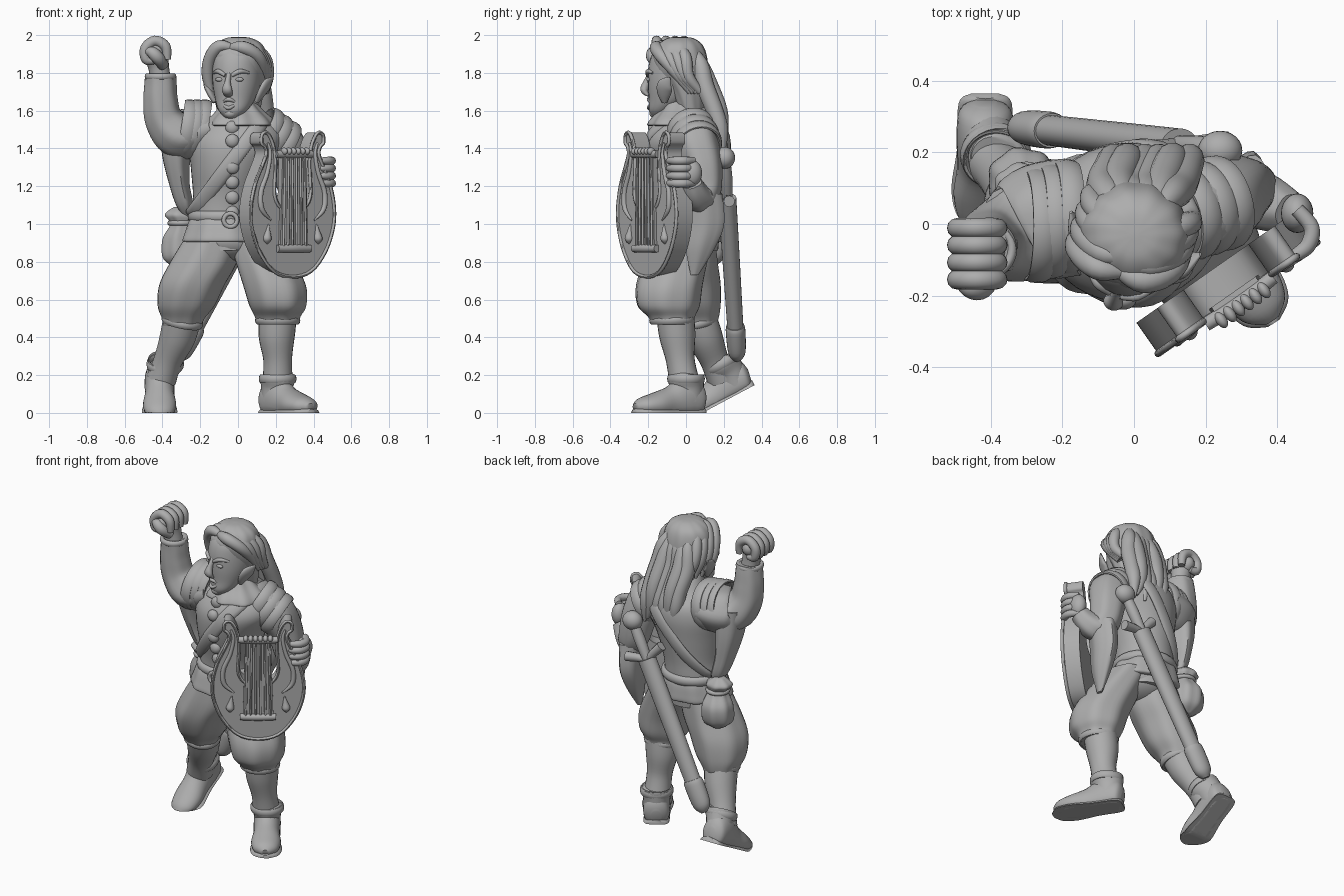
import bpy, bmesh
from math import sin, cos, pi, radians
from mathutils import Vector, Matrix
from mathutils.bvhtree import BVHTree

if "Cube" in bpy.data.objects:
    bpy.data.objects.remove(bpy.data.objects["Cube"])

grey = bpy.data.materials.new("plain_grey")
grey.use_nodes = True
grey.diffuse_color = (.42, .42, .42, 1)
grey.node_tree.nodes["Principled BSDF"].inputs["Base Color"].default_value = (.42, .42, .42, 1)
parts = []
HERE = Matrix.Identity(4)
HEAD = Matrix.Translation((0, -.04, 0)) @ Matrix.Rotation(radians(-18), 4, 'Z')
LYRE = Matrix.Translation((.26, -.165, 0)) @ Matrix.Rotation(radians(35), 4, 'Z')


def finish(name, bm, frame):
    """Place the mesh, keep it above the ground and link it."""
    for v in bm.verts:
        v.co.z = max(v.co.z, 0)
        v.co = frame @ v.co
        v.co.z = max(v.co.z, 0)
    bmesh.ops.recalc_face_normals(bm, faces=bm.faces[:])
    mesh = bpy.data.meshes.new(name)
    bm.to_mesh(mesh)
    bm.free()
    mesh.materials.append(grey)
    obj = bpy.data.objects.new(name, mesh)
    bpy.context.scene.collection.objects.link(obj)
    parts.append(obj)
    return obj


def skin(name, rings, closed=False, frame=HERE):
    """Bridge a row of rings, capping the ends of an open row."""
    bm = bmesh.new()
    rows = [[bm.verts.new(p) for p in ring] for ring in rings]
    n = len(rows[0])
    pairs = list(zip(rows, rows[1:])) + ([(rows[-1], rows[0])] if closed else [])
    for a, b in pairs:
        for i in range(n):
            j = (i + 1) % n
            bm.faces.new((a[i], a[j], b[j], b[i]))
    if not closed:
        bm.faces.new(rows[0])
        bm.faces.new(rows[-1])
    return finish(name, bm, frame)


def spline(points, steps, closed=False):
    """Smooth curve through points of any size."""
    n, out = len(points), []
    pick = (lambda i: points[i % n]) if closed else (lambda i: points[min(max(i, 0), n - 1)])
    for i in range(n if closed else n - 1):
        for s in range(steps):
            t = s / steps
            out.append([b + .5 * t * (c - a + t * (2*a - 5*b + 4*c - d + t * (3*(b - c) + d - a)))
                        for a, b, c, d in zip(pick(i - 1), pick(i), pick(i + 1), pick(i + 2))])
    return out if closed else out + [list(points[-1])]


def loft(name, points, level=False, side=(1, 0, 0), around=None, closed=False,
         folds=0, depth=0, twist=0, steps=5, sides=24, frame=HERE):
    """Tube through (x, y, z, radius[, second radius]) with optional cloth folds."""
    path = spline([p if len(p) == 5 else (*p, p[3]) for p in points], steps, closed)
    n, rings = len(path), []
    for i, p in enumerate(path):
        here = Vector(p[:3])
        ahead = path[(i + 1) % n] if closed else path[min(i + 1, n - 1)]
        back = path[i - 1] if closed else path[max(i - 1, 0)]
        t = Vector((0, 0, 1)) if level else (Vector(ahead[:3]) - Vector(back[:3])).normalized()
        u = here - Vector(around) if around is not None else Vector(side)
        u = (u - t * u.dot(t)).normalized()
        v = t.cross(u)
        ring = []
        for k in range(sides):
            a = 2 * pi * k / sides
            r = 1 + depth * cos(folds * a + twist * i / n)
            ring.append(here + u * max(p[3], .002) * r * cos(a) + v * max(p[4], .002) * r * sin(a))
        rings.append(ring)
    return skin(name, rings, closed, frame)


def ball(name, place, size, frame=HERE):
    bm = bmesh.new()
    bmesh.ops.create_uvsphere(bm, u_segments=24, v_segments=14, radius=1,
                              matrix=Matrix.Translation(place) @ Matrix.Diagonal((*size, 1)))
    return finish(name, bm, frame)


def hoop(name, centre, radius, thick, tall, axis=(0, 0, 1), frame=HERE):
    """Round band about an axis."""
    turn = Vector(axis).to_track_quat('Z', 'Y')
    pts = [(*(Vector(centre) + turn @ Vector((cos(a), sin(a), 0)) * radius), thick, tall)
           for a in [pi * i / 8 for i in range(16)]]
    return loft(name, pts, around=centre, closed=True, steps=2, sides=10, frame=frame)


# Torso, skirt and pelvis
torso = loft("torso", [(-.06, .01, .86, .17, .16), (-.07, .015, 1.04, .175, .17), (-.06, .01, 1.15, .178, .18),
                       (-.04, 0, 1.3, .21, .21), (-.01, .005, 1.43, .25, .222), (0, .02, 1.52, .22, .19),
                       (0, .02, 1.58, .13, .13), (-.01, -.02, 1.66, .08, .08)], level=True, sides=40)
tree = BVHTree.FromPolygons([v.co for v in torso.data.vertices], [p.vertices[:] for p in torso.data.polygons])
ball("pelvis", (-.04, 0, .92), (.19, .165, .12))
loft("jacket_skirt", [(-.07, .01, 1.05, .165, .16), (-.07, .01, 1.02, .19, .185), (-.07, .005, .96, .212, .2),
                      (-.07, 0, .91, .226, .205), (-.07, 0, .905, .19, .17)], level=True, folds=9, depth=.025, sides=54)


def wrap(name, centre, across, up, thick, wide):
    """Band lying on the torso, in the plane of two directions."""
    pts = []
    for i in range(24):
        a = pi * i / 12
        hit = tree.ray_cast(Vector(centre), Vector(across) * cos(a) + Vector(up) * sin(a))[0]
        if hit:
            pts.append((*hit, thick, wide))
    loft(name, pts, around=centre, closed=True, steps=2, sides=12)


wrap("belt", (-.07, 0, 1.04), (1, 0, 0), (0, 1, 0), .022, .03)
wrap("shoulder_strap", (-.04, 0, 1.32), (0, 1, 0), (.6, 0, .8), .016, .04)
for z in (1.06, 1.14, 1.22, 1.3, 1.44, 1.51):
    front = tree.ray_cast(Vector((-.03, 0, z)), Vector((0, -1, 0)))[0]
    ball("button", front, (.036, .026, .036))
hoop("belt_buckle", (-.04, -.185, 1.02), .035, .012, .012, (0, 1, 0))
loft("collar", [(0, -.02, 1.65, .085, .09), (.01, -.02, 1.6, .12, .12), (.015, -.02, 1.55, .17, .165),
                (.015, -.02, 1.52, .178, .172), (.01, -.02, 1.53, .1, .1)],
     level=True, folds=8, depth=.05, sides=64)

# Breeches, stockings and boots
loft("left_breeches", [(.07, 0, .95, .12, .15), (.13, -.05, .82, .15, .165), (.19, -.09, .68, .165, .175),
                       (.21, -.095, .57, .15, .165), (.21, -.08, .51, .12, .125), (.21, -.07, .47, .11, .11)],
     level=True, folds=7, depth=.025, twist=2, sides=42)
loft("right_breeches", [(-.13, 0, .95, .14, .15), (-.185, 0, .8, .175, .165), (-.245, .01, .68, .172, .17),
                        (-.275, .03, .57, .15, .15), (-.29, .05, .5, .112, .12), (-.295, .055, .46, .1, .1)],
     level=True, folds=7, depth=.025, twist=2, sides=42)
hoop("left_knee_band", (.21, -.075, .49), .106, .014, .022)
hoop("right_knee_band", (-.295, .055, .485), .098, .014, .022, (.2, -.2, 1))
loft("left_stocking", [(.21, -.055, .5, .1), (.205, -.045, .4, .095), (.21, -.03, .28, .076), (.21, -.01, .17, .08)])
loft("right_stocking", [(-.295, .06, .5, .1), (-.32, .1, .4, .095), (-.37, .15, .28, .076), (-.405, .19, .18, .08)])


def boot(side, frame, lean):
    loft(side + "_boot", [(0, .1, .05, .03, .04), (0, .075, .055, .072, .09), (0, 0, .07, .08, .12),
                          (0, -.1, .05, .078, .09), (0, -.2, .04, .088, .066), (0, -.28, .035, .07, .045),
                          (0, -.32, .03, .025, .02)], frame=frame)
    loft(side + "_boot_sole", [(0, .1, 0, .04, .03), (0, .07, 0, .074, .032), (0, -.07, 0, .078, .03),
                               (0, -.2, 0, .094, .03), (0, -.29, 0, .075, .028), (0, -.33, 0, .02, .02)], frame=frame)
    loft(side + "_boot_shaft", [(0, .01, .06, .08, .085), (lean * .5, .01, .13, .08, .088),
                                (lean, 0, .19, .094, .1), (lean, 0, .205, .07, .07)], frame=frame)
    hoop(side + "_boot_cuff", (lean, 0, .18), .088, .012, .024, frame=frame)


boot("left", Matrix.Translation((.21, 0, 0)) @ Matrix.Rotation(radians(33), 4, 'Z'), 0)
boot("right", Matrix.Translation((-.415, .275, .1)) @ Matrix.Rotation(radians(28), 4, 'X'), .03)

# Raised right arm with its hanging sleeve and fist
loft("right_sleeve", [(-.17, .02, 1.5, .16, .12), (-.26, .005, 1.48, .16, .135), (-.335, -.03, 1.48, .135, .12),
                      (-.395, -.05, 1.56, .1), (-.41, -.06, 1.66, .09), (-.41, -.065, 1.74, .084),
                      (-.41, -.07, 1.79, .08)], side=(0, 1, 0), folds=6, depth=.025, twist=3, sides=36)
loft("right_hanging_sleeve", [(-.32, 0, 1.52, .1, .12), (-.33, .02, 1.36, .075, .105), (-.315, .04, 1.22, .055, .085),
                              (-.285, .06, 1.1, .045, .065), (-.27, .07, 1.03, .01, .02)], level=True, folds=5, depth=.06)
hoop("right_cuff", (-.41, -.07, 1.78), .07, .014, .018)
loft("right_wrist", [(-.41, -.07, 1.76, .055), (-.42, -.075, 1.83, .055), (-.43, -.08, 1.88, .065)])
ball("right_palm", (-.435, -.085, 1.91), (.06, .1, .065))
for i in range(4):
    y = -.155 + .048 * i
    loft("right_finger", [(-.375, y, 1.87, .02), (-.385, y, 1.94, .028), (-.44, y, 1.969, .028), (-.49, y, 1.93, .028),
                          (-.485, y, 1.87, .026), (-.44, y, 1.865, .018)], side=(0, 1, 0), sides=12)
loft("right_thumb", [(-.395, -.13, 1.84, .03), (-.425, -.175, 1.88, .034), (-.46, -.175, 1.91, .03), (-.495, -.16, 1.91, .01)],
     side=(0, 0, 1), sides=12)

# Left arm holding the lyre
loft("left_sleeve", [(.15, .03, 1.5, .12), (.23, .05, 1.43, .12), (.275, .085, 1.32, .105), (.305, .095, 1.19, .092),
                     (.345, .07, 1.14, .082), (.4, .045, 1.17, .07), (.44, .03, 1.22, .055)],
     side=(0, 1, 0), folds=6, depth=.025, twist=3, sides=36)
loft("left_hanging_sleeve", [(.32, .09, 1.16, .07, .1), (.315, .1, 1.0, .06, .1), (.31, .075, .87, .045, .075),
                             (.3, .045, .73, .01, .02)], level=True, folds=5, depth=.06)
ball("left_palm", (.455, .03, 1.27), (.045, .055, .07))
for i in range(4):
    z = 1.215 + .04 * i
    loft("left_finger", [(.455, .04, z, .02), (.495, -.01, z, .022), (.485, -.06, z, .022), (.445, -.09, z, .017),
                         (.435, -.09, z, .005)], side=(0, 0, 1), sides=12)
# Layered shoulder bands
for i in range(3):
    hoop("left_shoulder_band", (.15 + .045 * i, .03 + .014 * i, 1.49 - .034 * i), .122, .013, .034, (1, .3, -.6))
for i in range(3):
    hoop("right_shoulder_band", (-.19 - .04 * i, .02 - .012 * i, 1.5), .148, .013, .034, (-1, 0, .15))

# Face
loft("face", [(0, -.115, 1.56, .03, .025), (0, -.09, 1.6, .075, .07), (0, -.05, 1.66, .105, .11),
              (0, -.025, 1.74, .125, .14), (0, -.01, 1.83, .13, .152), (0, 0, 1.9, .125, .14),
              (0, 0, 1.96, .08, .09)], level=True, frame=HEAD)
ball("chin", (0, -.125, 1.585), (.035, .035, .028), HEAD)
loft("nose", [(0, -.152, 1.8, .012), (0, -.177, 1.75, .016, .018), (0, -.188, 1.71, .028, .022),
              (0, -.165, 1.68, .022, .008)], frame=HEAD)
for lip, z, bend in (("upper_lip", 1.652, .008), ("lower_lip", 1.624, -.01)):
    loft(lip, [(-.042, -.138, 1.64, .005), (0, -.165, z + bend, .011), (.042, -.138, 1.64, .005)],
         side=(0, 0, 1), sides=10, frame=HEAD)
for s, side in ((1, "left"), (-1, "right")):
    ball(side + "_eye", (s * .052, -.146, 1.765), (.026, .014, .012), HEAD)
    loft(side + "_brow", [(s * .018, -.165, 1.786, .01), (s * .06, -.15, 1.808, .013), (s * .1, -.11, 1.8, .006)],
         side=(0, 0, 1), sides=10, frame=HEAD)
    loft(side + "_ear", [(s * .115, -.04, 1.645, .012, .015), (s * .14, -.035, 1.69, .018, .038),
                         (s * .165, -.02, 1.735, .018, .042), (s * .19, .015, 1.775, .004, .006)], frame=HEAD)

# Swept hair with long locks down the back
loft("hair_cap", [(0, .08, 1.58, .09, .06), (0, .06, 1.69, .12, .09), (0, .025, 1.8, .148, .135),
                  (0, .005, 1.89, .15, .145), (0, .01, 1.95, .125, .115), (0, .01, 1.983, .07, .07),
                  (0, .01, 1.991, .01, .01)], level=True, folds=11, depth=.015, twist=4, sides=66, frame=HEAD)
for i in range(4):
    y = .045 * i
    loft("right_swept_lock", [(-.005, -.1 + y, 1.935 + .012 * i, .02), (-.07, -.11 + y, 1.94, .033),
                              (-.13, -.085 + y, 1.87, .034), (-.15, -.055 + y, 1.77, .03),
                              (-.13, -.035 + y, 1.66, .008)], side=(0, 1, 0), sides=14, frame=HEAD)
    loft("left_swept_lock", [(-.02, -.095 + y, 1.93 + .012 * i, .02), (.06, -.105 + y, 1.935, .034),
                             (.125, -.055 + y, 1.89 - .005 * i, .034), (.135, .02 + y * .6, 1.81 - .01 * i, .03),
                             (.1, .1 + y * .4, 1.7, .02)], side=(0, 1, 0), sides=14, frame=HEAD)
for i in range(6):
    x = -.085 + .042 * i
    sway = .015 * sin(i * 2)
    loft("back_lock", [(x * .4, .02, 1.95, .008), (x * .8, .075, 1.85, .04), (x, .11 + sway, 1.73, .048),
                       (x + .02, .16 + sway, 1.6, .046), (x + .03, .185, 1.49, .04),
                       (x + .045 + sway, .195, 1.37 + sway, .008)], sides=14)

# Lyre frame, rim, strings and carving
half = [(.12, .75), (.21, .85), (.26, .97), (.27, 1.08), (.245, 1.2), (.2, 1.3), (.17, 1.37), (.18, 1.41),
        (.2, 1.43), (.195, 1.475), (.16, 1.48), (.125, 1.42), (.11, 1.33), (.115, 1.23), (.115, 1.15), (.08, 1.09)]
outline = spline([(0, .72)] + half + [(0, 1.07)] + [(-u, z) for u, z in reversed(half)], 4, True)
skin("lyre_body", [[(u, y, z) for u, z in outline] for y in (-.05, .055)], frame=LYRE)
loft("lyre_rim", [(u, -.05, z, .01) for u, z in outline], side=(0, 1, 0), closed=True, steps=1, sides=8, frame=LYRE)
skin("string_board", [[(-.075, y, 1.38), (.075, y, 1.38), (.09, y, .88), (-.09, y, .88)] for y in (-.066, -.03)], frame=LYRE)
for name, z, wide in (("string_crossbar", 1.37, .115), ("string_tailpiece", .87, .105)):
    loft(name, [(-wide, -.06, z, .02), (0, -.065, z, .022), (wide, -.06, z, .02)], side=(0, 0, 1), sides=14, frame=LYRE)
for i in range(6):
    u = i - 2.5
    loft("string", [(u * .025, -.07, 1.38, .007), (u * .029, -.07, .88, .007)], sides=8, frame=LYRE)
    ball("tuning_peg", (u * .029, -.075, 1.385), (.015, .025, .02), LYRE)
for s in (1, -1):
    loft("lyre_scroll", [(s * .16, -.052, 1.43, .006), (s * .145, -.052, 1.37, .01), (s * .165, -.052, 1.27, .012),
                         (s * .205, -.052, 1.17, .014), (s * .2, -.052, 1.08, .014), (s * .14, -.052, 1.02, .004)],
         side=(0, 1, 0), sides=10, frame=LYRE)
    loft("lyre_teardrop", [(s * .155, -.05, 1.0, .003), (s * .16, -.05, .96, .014), (s * .165, -.05, .92, .024),
                           (s * .165, -.05, .895, .004)], sides=12, frame=LYRE)

# Sheathed sword across the back
hilt, tip = Vector((.24, .205, 1.35)), Vector((-.325, .272, .28))
along = lambda t: tuple(hilt.lerp(tip, t))
ball("sword_pommel", along(0), (.062, .055, .058))
loft("sword_grip", [(*along(0), .028), (*along(.1), .034), (*along(.2), .028)])
guard = Vector((.89, .1, -.45))
loft("sword_guard", [(*(Vector(along(.2 - .04 * abs(k))) + guard * .13 * k), .022 + .008 * abs(k))
                     for k in (-1, -.5, 0, .5, 1)], side=(0, 1, 0), sides=12)
loft("scabbard", [(*along(.2), .058, .048), (*along(.5), .056, .046), (*along(.9), .05, .042)])
loft("scabbard_chape", [(*along(.83), .056, .048), (*along(.86), .063, .052), (*along(.96), .056, .046),
                        (*along(1), .02, .02)])

# Hip pouch
loft("pouch", [(-.305, .11, .77, .03), (-.31, .115, .82, .09, .085), (-.31, .12, .92, .092, .09),
               (-.3, .1, 1.0, .06), (-.31, .1, 1.05, .08, .07), (-.31, .1, 1.09, .03)],
     level=True, folds=7, depth=.04, sides=42)
hoop("pouch_tie", (-.3, .1, 1.005), .06, .014, .014)

bpy.ops.object.select_all(action='DESELECT')
for obj in parts:
    obj.select_set(True)
bpy.context.view_layer.objects.active = torso
bpy.ops.object.shade_smooth_by_angle(angle=radians(45))
